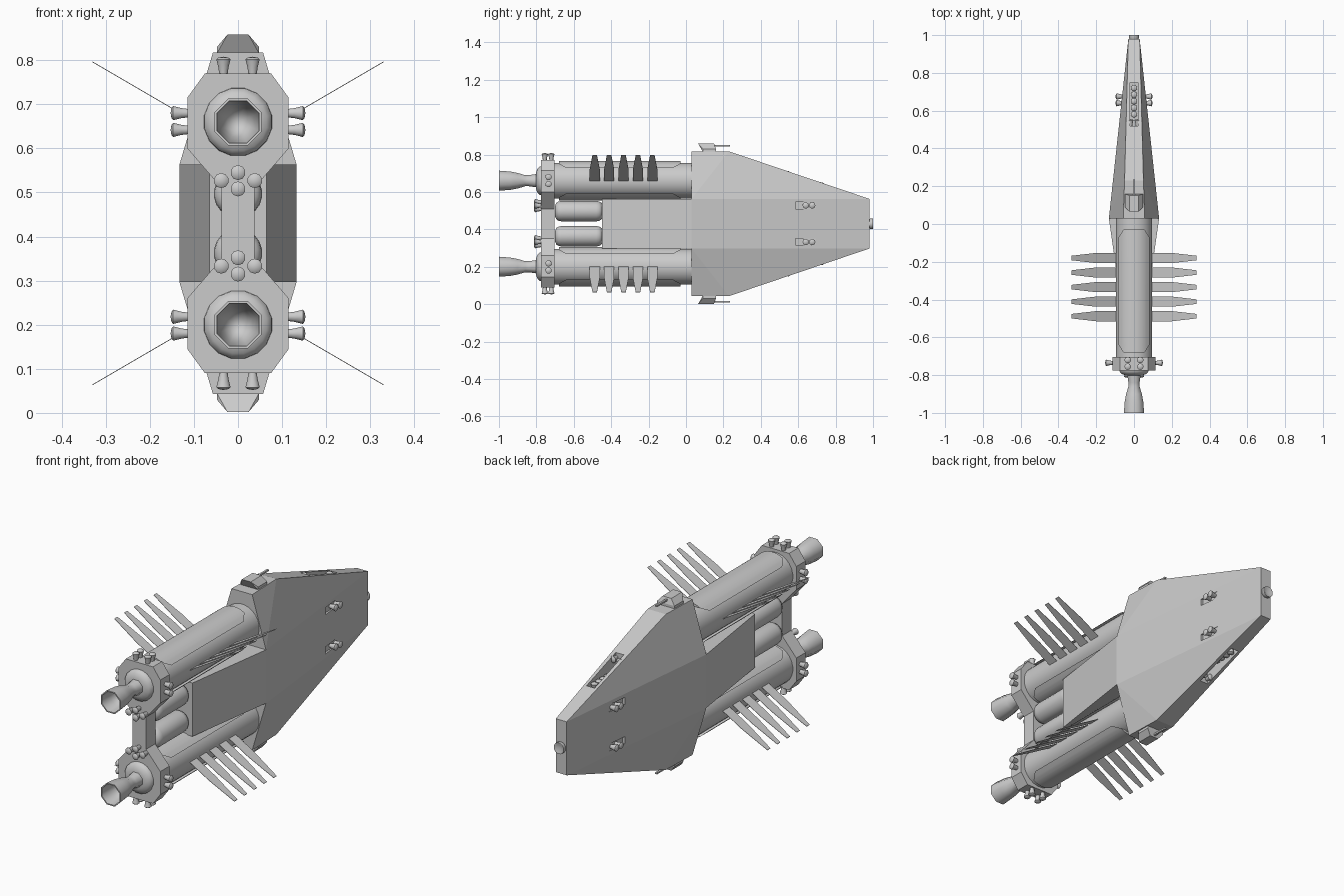
import bpy, bmesh
from math import sin, cos, radians, pi
from mathutils import Vector

MID = 0.43      # height of the horizontal symmetry plane
ENGINE = 0.23   # engine offset above and below that plane

cube = bpy.data.objects.get("Cube")
if cube:
    bpy.data.objects.remove(cube, do_unlink=True)

grey = bpy.data.materials.new("hull_grey")
grey.use_nodes = True
grey.diffuse_color = (0.6, 0.6, 0.6, 1)
grey.node_tree.nodes["Principled BSDF"].inputs["Base Color"].default_value = (0.6, 0.6, 0.6, 1)


def finish(name, bm, mirror="", smooth=False):
    """Turn a bmesh into an object, mirrored over the chosen axes."""
    bmesh.ops.recalc_face_normals(bm, faces=bm.faces)
    mesh = bpy.data.meshes.new(name)
    bm.to_mesh(mesh)
    bm.free()
    mesh.materials.append(grey)
    ob = bpy.data.objects.new(name, mesh)
    ob.location.z = MID
    bpy.context.collection.objects.link(ob)
    if smooth:
        bpy.ops.object.select_all(action='DESELECT')
        ob.select_set(True)
        bpy.context.view_layer.objects.active = ob
        bpy.ops.object.shade_smooth_by_angle(angle=radians(50))
    if mirror:
        mod = ob.modifiers.new("mirror", 'MIRROR')
        mod.use_axis = [a in mirror for a in "xyz"]
        mod.use_mirror_merge = False
    return ob


def add_hull(bm, points):
    verts = [bm.verts.new(p) for p in points]
    result = bmesh.ops.convex_hull(bm, input=verts)
    loose = [v for v in result["geom_interior"] if isinstance(v, bmesh.types.BMVert)]
    bmesh.ops.delete(bm, geom=loose, context='VERTS')


def hull(name, points, mirror="", smooth=False):
    bm = bmesh.new()
    add_hull(bm, points)
    bmesh.ops.dissolve_limit(bm, angle_limit=radians(0.5), verts=bm.verts, edges=bm.edges)
    return finish(name, bm, mirror, smooth)


def quad(y, x0, z0, x1=None):
    """Four corners of a rectangle across the y axis."""
    return [(sx * x0, y, sz * z0) for sx in (-1, 1) for sz in (-1, 1)]


def box_points(xs, ys, zs):
    return [(x, y, z) for x in xs for y in ys for z in zs]


def lathe(bm, base, axis, profile, sides=16):
    """Revolve (radius, distance) pairs about an axis through base."""
    rot = Vector((0, 0, 1)).rotation_difference(Vector(axis)).to_matrix()
    rings = []
    for r, d in profile:
        n = 1 if r == 0 else sides
        ring = []
        for i in range(n):
            a = 2 * pi * (i + 0.5) / sides
            ring.append(bm.verts.new(Vector(base) + rot @ Vector((r * cos(a), r * sin(a), d))))
        rings.append(ring)
    for a, b in zip(rings, rings[1:]):
        for i in range(sides):
            j = (i + 1) % sides
            corners = [a[i % len(a)], a[j % len(a)], b[j % len(b)], b[i % len(b)]]
            bm.faces.new(list(dict.fromkeys(corners)))


THRUSTER = [(0, 0), (0.01, 0), (0.012, 0.015), (0.017, 0.034), (0.012, 0.038), (0, 0.04)]


def thrusters(name, places, axis, mirror):
    bm = bmesh.new()
    for p in places:
        lathe(bm, p, axis, THRUSTER, 10)
    return finish(name, bm, mirror, True)


# Faceted forward hull and tapered rear body
main_hull = hull("forward_hull", quad(0.03, 0.133, 0.133) + quad(0.03, 0.057, 0.387)
                 + quad(0.23, 0.05, 0.387) + quad(0.98, 0.03, 0.133))
hull("rear_body", quad(0.03, 0.133, 0.133) + quad(-0.45, 0.065, 0.133))

# Pockets cut into the hull for the manoeuvring thrusters
pockets = [
    hull("side_pocket_cutter", box_points((0.06, 0.2), (0.585, 0.695), (0.08, 0.115)), "xz"),
    hull("ridge_pocket_cutter", box_points((-0.022, 0.022), (0.52, 0.75), (0.185, 0.5)), "z"),
]
for cutter in pockets:
    cutter.hide_render = True
    cutter.hide_viewport = True
    cutter.display_type = 'WIRE'
    cut = main_hull.modifiers.new(cutter.name, 'BOOLEAN')
    cut.operation = 'DIFFERENCE'
    cut.solver = 'EXACT'
    cut.object = cutter

thrusters("side_thrusters", [(0.058, y, 0.098) for y in (0.64, 0.675)], (1, 0, 0), "xz")
thrusters("ridge_thrusters", [(0, 0.58 + 0.035 * i, 0.182) for i in range(5)], (0, 0, 1), "z")
thrusters("ridge_forward_thrusters", [(0.019, 0.515, 0.265)], (0, 1, 0), "xz")

# Nose sensor
bm = bmesh.new()
lathe(bm, (0, 0.97, 0), (0, 1, 0), [(0.018, 0), (0.028, 0.014), (0.028, 0.03), (0.02, 0.03), (0, 0.018)], 12)
finish("nose_sensor", bm, "", True)

# Turret with its barrel
hull("turret", box_points((-0.048, 0.048), (0.09, 0.16), (0.385, 0.4))
     + box_points((-0.024, 0.024), (0.065, 0.15), (0.428,)), "z")
hull("turret_barrel", box_points((-0.005, 0.005), (0.12, 0.235), (0.412, 0.42)), "z")

# Engine core tubes
bm = bmesh.new()
lathe(bm, (0, -0.71, ENGINE), (0, 1, 0), [(0, 0), (0.096, 0), (0.096, 0.75), (0, 0.75)], 24)
finish("engine_tube", bm, "z", True)

# Raised casing panels with clipped corners, above and below each tube
bm = bmesh.new()
for side in (1, -1):
    points = []
    for y, spread in ((-0.03, 32), (-0.07, 50), (-0.64, 50), (-0.68, 32)):
        for i in range(9):
            a = radians(spread * (i / 4 - 1))
            points.append((0.106 * sin(a), y, ENGINE + side * 0.106 * cos(a)))
    add_hull(bm, points)
finish("engine_panels", bm, "z", True)

# Mounting plate: two octagons joined by a bar
right = [(0.075, 0.34), (0.115, 0.285), (0.115, 0.17), (0.037, 0.08)]
right += [(x, -z) for x, z in reversed(right)]
outline = right + [(-x, z) for x, z in reversed(right)]
bm = bmesh.new()
face = bm.faces.new([bm.verts.new((x, -0.775, z)) for x, z in outline])
extruded = bmesh.ops.extrude_face_region(bm, geom=[face])["geom"]
bmesh.ops.translate(bm, vec=(0, 0.072, 0), verts=[v for v in extruded if isinstance(v, bmesh.types.BMVert)])
finish("engine_mount_plate", bm)

# Domed collars and flared nozzles
bm = bmesh.new()
lathe(bm, (0, -0.77, ENGINE), (0, -1, 0), [(0.079, 0), (0.077, 0.012), (0.066, 0.024), (0.045, 0.032), (0, 0.034)], 16)
finish("nozzle_collar", bm, "z", True)
bm = bmesh.new()
lathe(bm, (0, -0.79, ENGINE), (0, -1, 0),
      [(0.04, 0), (0.032, 0.05), (0.032, 0.07), (0.045, 0.11), (0.053, 0.15), (0.058, 0.21),
       (0.052, 0.21), (0.046, 0.15), (0.036, 0.11), (0.02, 0.085), (0, 0.08)], 8)
finish("nozzle", bm, "z", True)

# Thruster clusters around the mounting plate
thrusters("plate_side_thrusters", [(0.113, -0.735, ENGINE + d) for d in (-0.018, 0.02)], (1, 0, 0), "xz")
thrusters("plate_end_thrusters", [(0.033, y, 0.338) for y in (-0.755, -0.72)], (0, 0, 1), "xz")
thrusters("plate_rear_thrusters", [(x, -0.773, z) for x, z in ((0, 0.115), (0, 0.078), (0.038, 0.097), (-0.038, 0.097))],
          (0, -1, 0), "z")

# Fuel tanks with rounded ends
bm = bmesh.new()
bend = [(0.03, 0), (0.045, 0.007), (0.053, 0.02), (0.055, 0.035)]
lathe(bm, (0, -0.7, 0.067), (0, 1, 0), [(0, 0)] + bend + [(r, 0.255 - d) for r, d in reversed(bend)] + [(0, 0.255)], 20)
finish("fuel_tank", bm, "z", True)

# Thin radiator fins, angled outward from the tubes
bm = bmesh.new()
slope = 0.583
for i in range(5):
    y = -0.18 - 0.077 * i
    add_hull(bm, [(x, y + side * w, 0.228 + slope * (x - 0.093) + t)
                  for x, w in ((0.085, 0.027), (0.2, 0.027), (0.33, 0.012))
                  for side in (-1, 1) for t in (-0.001, 0.001)])
finish("radiator_fins", bm, "xz")
